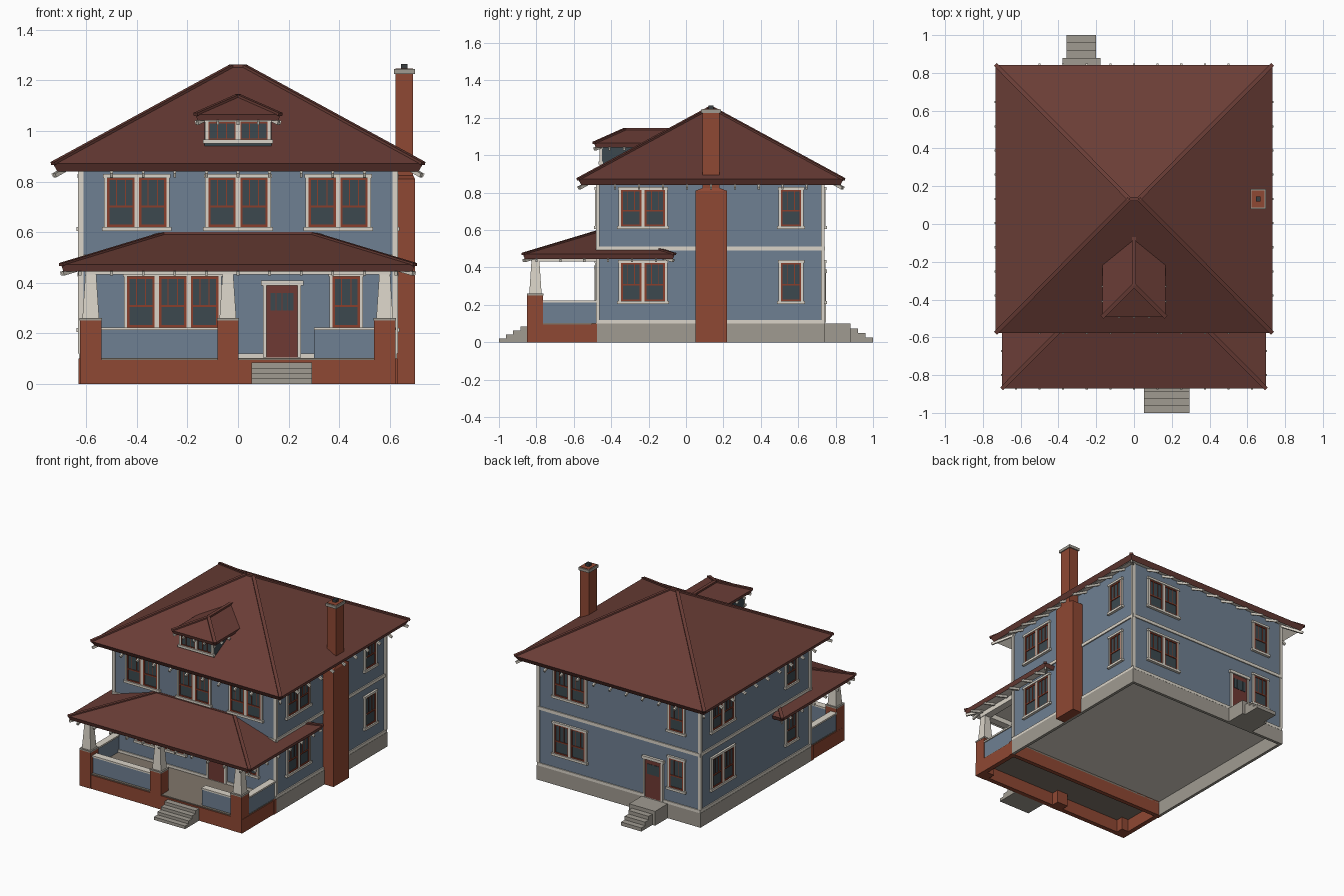
import bpy, bmesh, math
from mathutils import Matrix, Vector

if "Cube" in bpy.data.objects:
    bpy.data.objects.remove(bpy.data.objects["Cube"])


def material(name, hexcode):
    m = bpy.data.materials.new(name)
    c = [int(hexcode[i:i + 2], 16) / 255 for i in (0, 2, 4)]
    m.diffuse_color = [v / 12.92 if v < .04045 else ((v + .055) / 1.055) ** 2.4 for v in c] + [1]
    m.use_nodes = True
    m.node_tree.nodes["Principled BSDF"].inputs["Base Color"].default_value = m.diffuse_color
    return m


ROOF = material("roof brown", "6A3D36")
WALL = material("wall blue", "6F8092")
BRICK = material("brick red", "8F4833")
CREAM = material("trim cream", "DAD4C8")
STONE = material("stone grey", "A09B91")
GLASS = material("glass slate", "3C494F")
SASH = material("sash red", "8A3F2C")
DOOR = material("door brown", "6F3A33")
DECK = material("deck tan", "80766A")
DARK = material("flue dark", "3A3D40")

W, YF, YB = .62, -.475, .735          # wall planes
parts = {}


def part(name, mat):
    if name not in parts:
        parts[name] = (bmesh.new(), mat)
    return parts[name][0]


def box(name, mat, x0, x1, y0, y1, z0, z1):
    m = Matrix.Translation(((x0 + x1) / 2, (y0 + y1) / 2, (z0 + z1) / 2))
    m = m @ Matrix.Diagonal((abs(x1 - x0), abs(y1 - y0), z1 - z0, 1))
    bmesh.ops.create_cube(part(name, mat), size=1, matrix=m)


def bar(name, mat, p, q, w, h):
    """Rectangular bar from p to q."""
    p, q = Vector(p), Vector(q)
    m = Matrix.Translation((p + q) / 2) @ (q - p).to_track_quat('Y', 'Z').to_matrix().to_4x4()
    bmesh.ops.create_cube(part(name, mat), size=1, matrix=m @ Matrix.Diagonal((w, (q - p).length, h, 1)))


def on_wall(side, name, mat, u0, u1, d0, d1, z0, z1):
    """Box on a wall: u along the wall, d outward from it."""
    if side in ("front", "back"):
        s, o = (-1, YF) if side == "front" else (1, YB)
        box(name, mat, u0, u1, o + s * d0, o + s * d1, z0, z1)
    else:
        s = 1 if side == "right" else -1
        box(name, mat, s * (W + d0), s * (W + d1), u0, u1, z0, z1)


def window(side, uc, n, z0, z1, off=0, sw=.108, label="", rail=True, t=.009):
    """Row of n sashes in a cream casing."""
    pre = label or side
    def add(kind, mat, u0, u1, d, za, zb):
        on_wall(side, pre + "_window_" + kind, mat, u0, u1, off - .005, off + d, za, zb)
    gap, edge = .018, .013
    total = n * sw + (n - 1) * gap + 2 * edge
    a, b = uc - total / 2, uc + total / 2
    add("casing", CREAM, a - .008, b + .008, .018, z0, z0 + .016)
    add("casing", CREAM, a - .004, b + .004, .015, z1 - .015, z1)
    zs, zt = z0 + .016, z1 - .015
    for i in range(n + 1):
        l = a if i == 0 else a + edge + i * sw + (i - 1) * gap
        add("casing", CREAM, l, l + (edge if i in (0, n) else gap), .012, zs, zt)
    for i in range(n):
        l = a + edge + i * (sw + gap)
        r = l + sw
        add("glass", GLASS, l, r, .004, zs, zt)
        add("sash", SASH, l, l + t, .009, zs, zt)
        add("sash", SASH, r - t, r, .009, zs, zt)
        add("sash", SASH, l + t, r - t, .009, zs, zs + t)
        add("sash", SASH, l + t, r - t, .009, zt - t, zt)
        zm = zs + .42 * (zt - zs) if rail else zs
        if rail:
            add("sash", SASH, l + t, r - t, .009, zm - .004, zm + .004)
        for k in (1, 2):
            c = l + sw * k / 3
            add("sash", SASH, c - .002, c + .002, .007, zm, zt - t)


def door(side, uc, zt):
    """Door leaf with casing and a row of lights."""
    n = side + "_door"
    for s in (-1, 1):
        on_wall(side, n + "_casing", CREAM, uc + s * .062, uc + s * .076, 0, .014, .105, zt - .02)
    on_wall(side, n + "_casing", CREAM, uc - .084, uc + .084, 0, .018, zt - .02, zt)
    on_wall(side, n, DOOR, uc - .062, uc + .062, 0, .008, .105, zt - .02)
    for k in range(4):
        u = uc - .046 + k * .0235
        on_wall(side, n + "_lights", GLASS, u, u + .021, .005, .011, zt - .12, zt - .05)


def hip_roof(name, y0, y1, hx, zb, ze, ridge, inset, run, rise):
    """Hip roof solid with sloped fascia and a raised cream soffit."""
    bm = bmesh.new()
    for s in (-1, 1):
        for y, e in ((y0, 1), (y1, -1)):
            bm.verts.new((s * hx, y, ze))
            bm.verts.new((s * (hx - inset), y + e * inset, zb))
    for p in ridge:
        bm.verts.new(p)
    bmesh.ops.convex_hull(bm, input=bm.verts[:])
    bmesh.ops.dissolve_limit(bm, angle_limit=.01, verts=bm.verts[:], edges=bm.edges[:])
    bm.normal_update()
    base = min(bm.faces, key=lambda f: f.normal.z)
    ring = bmesh.ops.inset_individual(bm, faces=[base], thickness=run)["faces"]
    bmesh.ops.translate(bm, vec=(0, 0, rise), verts=base.verts[:])
    for f in ring + [base]:
        f.material_index = 1
    parts[name] = (bm, ROOF, CREAM)
    # ridge and hip caps
    for p in ridge:
        far = Vector([r for r in ridge if r != p][0])
        for s in (-1, 1):
            for y in (y0, y1):
                c = Vector((s * hx, y, ze))
                nearest = (Vector(p) - c).length <= (far - c).length + .001
                if nearest and not (name == "dormer_roof" and y == y1):
                    bar(name + "_caps", ROOF, c, p, .022, .012)
    bar(name + "_caps", ROOF, ridge[0], ridge[1], .022, .014)


def rafters(name, hx, zb, inset, slope, run, xs, ys, sides, corners):
    """Sloped rafter tails under the eaves."""
    zin, zout = zb + (run - inset) * slope - .008, zb - inset * slope - .006
    for x in xs:
        for y, s in sides:
            bar(name, CREAM, (x, y - s * run, zin), (x, y + s * .002, zout), .011, .016)
    for s in (-1, 1):
        for y in ys:
            bar(name, CREAM, (s * (hx - run), y, zin), (s * (hx + .002), y, zout), .011, .016)
        for y, e in corners:
            bar(name, CREAM, (s * (hx - run), y - e * run, zin),
                (s * (hx - .007), y - e * .007, zout), .012, .016)


# house body, floor, trim bands, corner boards
box("walls", WALL, -W, W, YF, YB, .11, .9)
for z0, z1 in ((.1, .12), (.49, .512)):
    box("trim_bands", CREAM, -W - .008, W + .008, YF - .007, YB + .007, z0, z1)
for s in (-1, 1):
    for y, e in ((YF, 1), (YB, -1)):
        box("corner_boards", CREAM, s * .61, s * .632, y - e * .005, y + e * .013, .12, .89)

# open foundation: sides and back (porch base closes the front)
for s in (-1, 1):
    box("foundation", STONE, s * .61, s * .63, YF, YB + .006, 0, .1)
box("foundation", STONE, -.61, .61, YB - .014, YB + .006, 0, .1)

# main roof
hip_roof("main_roof", -.577, .843, .732, .84, .872,
         ((-.025, .133, 1.257), (.025, .133, 1.257)), .018, .09, .05)
rafters("main_rafters", .732, .84, .018, .55, .115, [i * .125 for i in range(-4, 5)],
        [.133 + i * .128 for i in range(-4, 5)], ((-.577, -1), (.843, 1)), ((-.577, -1), (.843, 1)))

# porch roof
hip_roof("porch_roof", -.872, -.06, .70, .445, .472,
         ((-.297, -.466, .594), (.297, -.466, .594)), .01, .07, .02)
rafters("porch_rafters", .70, .445, .01, .3, .085, [i * .125 for i in range(-5, 6)],
        [-.80 + i * .128 for i in range(6)], ((-.872, -1),), ((-.872, -1), (-.06, 1)))

# dormer
box("dormer_body", GLASS, -.132, .132, -.45, -.1, .935, 1.06)
hip_roof("dormer_roof", -.492, 0, .168, 1.042, 1.066,
         ((0, -.325, 1.14), (0, 0, 1.14)), .008, .03, .012)
rafters("dormer_rafters", .168, 1.042, .008, .46, .05, (-.08, 0, .08),
        (-.41, -.33), ((-.492, -1),), ((-.492, -1),))
window("front", 0, 2, .95, 1.05, off=-.025, label="dormer", rail=False, t=.005)

# windows: (side, centre, sashes) on two levels
UP, LOW = (.605, .83), (.205, .44)
for side, uc, n in (("right", -.23, 2), ("right", .562, 1), ("left", .49, 2), ("left", -.265, 1),
                    ("back", .375, 2), ("back", -.445, 1)):
    for lv in (UP, LOW):
        window(side, uc, n, *lv)
for uc in (-.4, 0, .396):
    window("front", uc, 2, *UP)
window("front", -.258, 3, .208, .44)
window("front", .428, 1, .208, .44)
door("front", .174, .41)
door("back", -.268, .39)

# porch base (open below) and deck
box("porch_base", BRICK, -.625, .625, -.847, -.815, 0, .095)
box("porch_base", BRICK, -.63, .63, -.505, YF, 0, .1)
for s in (-1, 1):
    box("porch_base", BRICK, s * .593, s * .625, -.815, -.505, 0, .095)
box("porch_deck", DECK, -.62, .62, -.842, YF, .088, .102)

# porch piers and tapered columns
for x in (-.582, -.04, .58):
    box("porch_piers", BRICK, x - .042, x + .042, -.849, -.765, 0, .25)
    box("pier_caps", STONE, x - .044, x + .044, -.851, -.763, .25, .26)
    bmesh.ops.create_cone(part("porch_columns", CREAM), cap_ends=True, segments=4,
                          radius1=.033 * math.sqrt(2), radius2=.021 * math.sqrt(2), depth=.18,
                          matrix=Matrix.Translation((x, -.805, .35)) @ Matrix.Rotation(math.pi / 4, 4, 'Z'))

# porch beams
box("porch_beam", CREAM, -.605, .605, -.83, -.78, .432, .465)
for s in (-1, 1):
    box("porch_beam", CREAM, s * .555, s * .605, -.78, YF, .432, .465)

# half walls with caps
for x0, x1 in ((-.54, -.082), (.30, .538)):
    box("porch_half_walls", WALL, x0, x1, -.825, -.79, .1, .213)
    box("half_wall_caps", CREAM, x0, x1, -.832, -.783, .213, .224)
for s in (-1, 1):
    box("porch_half_walls", WALL, s * .585, s * .618, -.765, YF, .1, .213)
    box("half_wall_caps", CREAM, s * .578, s * .625, -.765, YF, .213, .224)

# front and back steps
for i in range(4):
    y = -1 + .038 * i
    box("front_steps", STONE, .053, .293, y, y + .039, 0, .021 * (i + 1))
for i in range(3):
    y = 1 - .04 * i
    box("back_steps", STONE, -.357, -.2, y - .04, y, 0, .025 * (i + 1))
box("back_landing", STONE, -.378, -.178, YB + .006, .88, 0, .1)

# chimney with shoulder, cap and flue
box("chimney", BRICK, .62, .70, .05, .22, 0, .81)
bm = part("chimney_shoulder", BRICK)
for x0, x1, y0, y1, z in ((.61, .70, .05, .22, .81), (.61, .692, .088, .178, .825)):
    for x in (x0, x1):
        for y in (y0, y1):
            bm.verts.new((x, y, z))
bmesh.ops.convex_hull(bm, input=bm.verts[:])
box("chimney", BRICK, .623, .692, .088, .178, .8, 1.248)
box("chimney_cap", STONE, .617, .699, .08, .186, 1.226, 1.245)
box("chimney_flue", DARK, .645, .67, .12, .146, 1.24, 1.266)

# turn the collected parts into objects
for name, (bm, *mats) in parts.items():
    bmesh.ops.recalc_face_normals(bm, faces=bm.faces[:])
    me = bpy.data.meshes.new(name)
    bm.to_mesh(me)
    bm.free()
    for m in mats:
        me.materials.append(m)
    bpy.context.collection.objects.link(bpy.data.objects.new(name, me))
